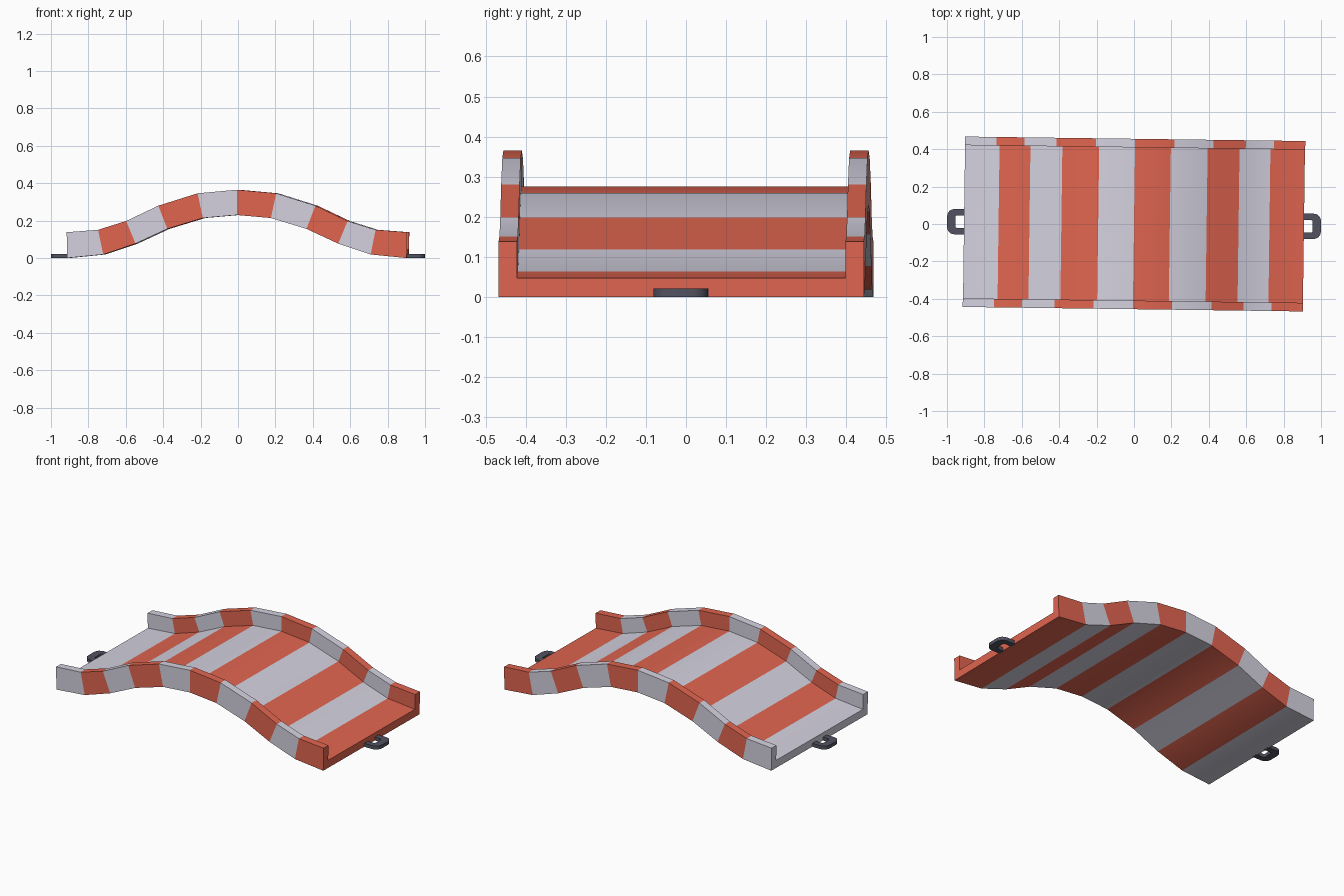
import bpy, bmesh, math
from mathutils import Matrix

if "Cube" in bpy.data.objects:
    bpy.data.objects.remove(bpy.data.objects["Cube"])

YAW = Matrix.Rotation(-0.0132, 4, 'Z')   # whole model sits slightly turned


def material(name, rgb):
    m = bpy.data.materials.new(name)
    m.diffuse_color = (*rgb, 1)
    m.use_nodes = True
    m.node_tree.nodes["Principled BSDF"].inputs["Base Color"].default_value = m.diffuse_color
    return m


white = material("pale grey", (0.66, 0.64, 0.74))
red = material("orange red", (0.75, 0.13, 0.08))
dark = material("dark metal", (0.085, 0.085, 0.12))


def finish(bm, name, mats):
    bmesh.ops.recalc_face_normals(bm, faces=bm.faces)
    bm.transform(YAW)
    me = bpy.data.meshes.new(name)
    bm.to_mesh(me)
    bm.free()
    for m in mats:
        me.materials.append(m)
    ob = bpy.data.objects.new(name, me)
    bpy.context.collection.objects.link(ob)
    bpy.ops.object.select_all(action='DESELECT')
    ob.select_set(True)
    bpy.context.view_layer.objects.active = ob
    bpy.ops.object.shade_smooth_by_angle(angle=math.radians(30))
    return ob


# Stations of the hump from the crest outward: bottom x, bottom z, top x, top z
half = [(0.0, 0.23, 0.0, 0.365), (0.182, 0.214, 0.21, 0.346),
        (0.372, 0.156, 0.42, 0.28), (0.542, 0.077, 0.592, 0.198),
        (0.715, 0.019, 0.742, 0.151), (0.908, 0.0, 0.91, 0.138)]
stations = [(-a, b, -c, d) for a, b, c, d in reversed(half[1:])] + half

# Channel cross-section: y, and share of the way from bottom to top
W, T, F = 0.4555, 0.046, 0.34
section = [(-W, 0), (W, 0), (W, 1), (W - T, 1), (W - T, F),
           (T - W, F), (T - W, 1), (-W, 1)]

# Striped ramp: one colour per segment along the length
bm = bmesh.new()
rings = [[bm.verts.new((bx + (tx - bx) * f, y, bz + (tz - bz) * f))
          for y, f in section] for bx, bz, tx, tz in stations]
n = len(section)
for s in range(len(rings) - 1):
    a, b = rings[s], rings[s + 1]
    for i in range(n):
        j = (i + 1) % n
        bm.faces.new((a[i], a[j], b[j], b[i])).material_index = s % 2
for ring, idx in ((rings[0], 0), (rings[-1], 1)):
    for q in ((0, 5, 6, 7), (0, 1, 4, 5), (1, 2, 3, 4)):
        bm.faces.new([ring[k] for k in q]).material_index = idx
finish(bm, "striped_ramp", [white, red])


# Coupling loop: flat U-shaped staple with rounded corners
def u_outline(tip, hw, r, root=0.9):
    pts = [(root, -hw)]
    for sy in (-1, 1):
        for k in range(5):
            t = math.radians(90 * k / 4)
            if sy == 1:
                t = math.pi / 2 - t
            pts.append((tip - r + r * math.sin(t), sy * (hw - r + r * math.cos(t))))
    return pts + [(root, hw)]


def coupling(name, side):
    bm = bmesh.new()
    outer, inner = u_outline(1.0, 0.068, 0.04), u_outline(0.955, 0.033, 0.008)
    rows = [[bm.verts.new((side * x, y, z)) for x, y in o]
            for o, z in ((outer, 0), (outer, 0.021), (inner, 0.021), (inner, 0))]
    for r in range(4):
        a, b = rows[r], rows[(r + 1) % 4]
        for i in range(len(outer) - 1):
            bm.faces.new((a[i], a[i + 1], b[i + 1], b[i]))
    for e in (0, -1):
        bm.faces.new([row[e] for row in rows])
    finish(bm, name, [dark])


coupling("left_coupling", -1)
coupling("right_coupling", 1)
